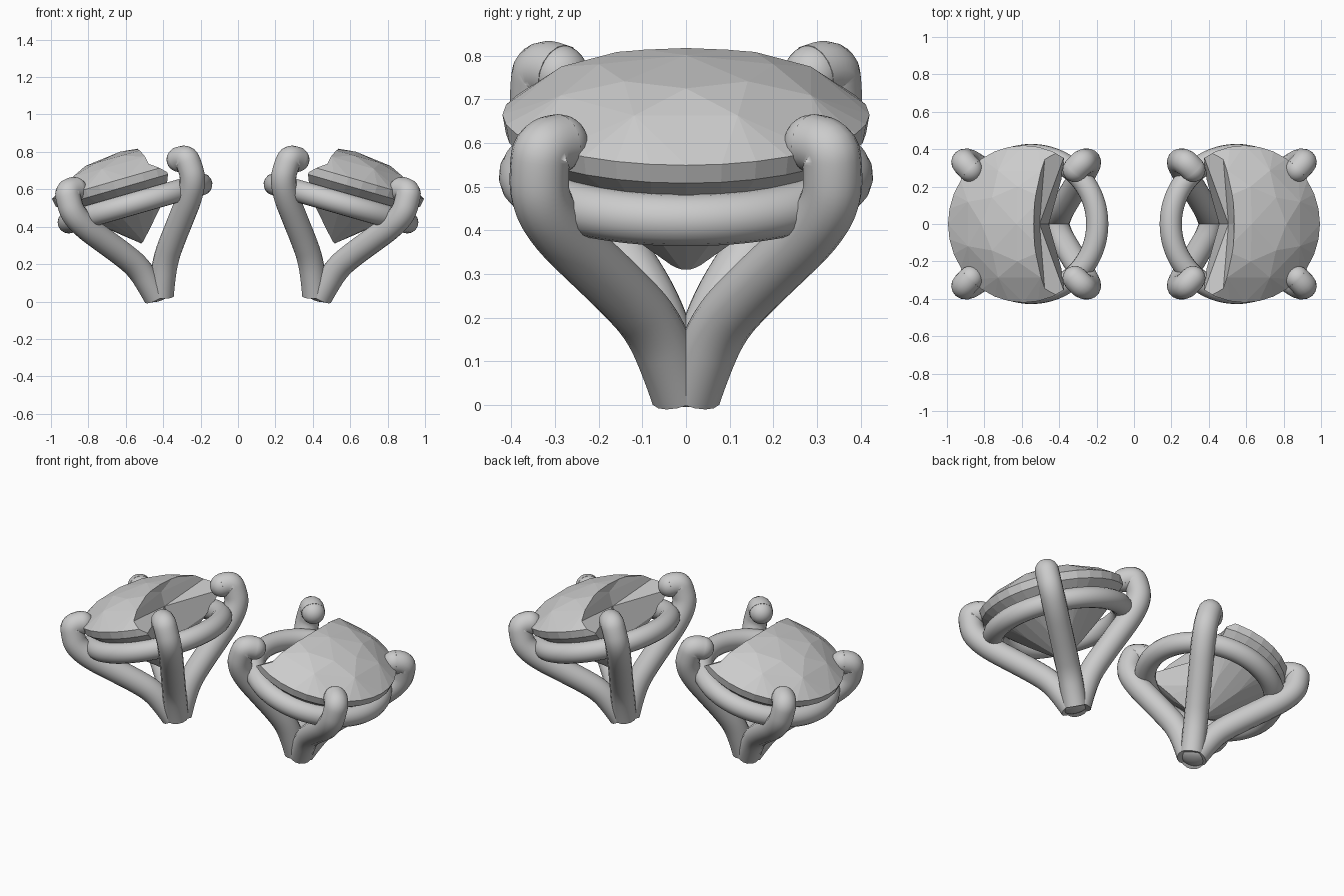
import bpy, bmesh, math
from mathutils import Matrix, Vector

if "Cube" in bpy.data.objects:
    bpy.data.objects.remove(bpy.data.objects["Cube"])

# local frame of the right-hand setting: leans outwards, mirrored for the left
TILT = Matrix.Translation((0.41, 0, 0.035)) @ Matrix.Rotation(math.radians(16), 4, 'Y')


def add(name, mesh, smooth=True):
    ob = bpy.data.objects.new(name, mesh)
    bpy.context.collection.objects.link(ob)
    mesh.polygons.foreach_set("use_smooth", [smooth] * len(mesh.polygons))
    return ob


def mirror(ob):
    m = ob.modifiers.new("mirror", 'MIRROR')
    m.use_mirror_merge = False
    return ob


def from_bmesh(name, bm, smooth=True):
    bmesh.ops.recalc_face_normals(bm, faces=bm.faces)
    me = bpy.data.meshes.new(name)
    bm.to_mesh(me)
    bm.free()
    return add(name, me, smooth)


def tube(name, pts, radius, cyclic=False):
    cu = bpy.data.curves.new(name + "_path", 'CURVE')
    cu.dimensions = '3D'
    cu.bevel_depth = radius
    cu.bevel_resolution = 6
    cu.use_fill_caps = True
    sp = cu.splines.new('NURBS')
    sp.points.add(len(pts) - 1)
    for p, co in zip(sp.points, pts):
        p.co = (*(TILT @ Vector(co)), 1)
    sp.order_u = 3
    sp.resolution_u = 6
    sp.use_endpoint_u = not cyclic
    sp.use_cyclic_u = cyclic
    tmp = bpy.data.objects.new(name + "_path", cu)
    bpy.context.collection.objects.link(tmp)
    dg = bpy.context.evaluated_depsgraph_get()
    me = bpy.data.meshes.new_from_object(tmp.evaluated_get(dg))
    bpy.data.objects.remove(tmp)
    return mirror(add(name, me))


def ball(name, matrix, radius):
    bm = bmesh.new()
    bmesh.ops.create_uvsphere(bm, u_segments=24, v_segments=14, radius=radius, matrix=matrix)
    return mirror(from_bmesh(name, bm))


def circle(n, r, z, off=0.0):
    return [(r * math.cos(2 * math.pi * (i + off) / n),
             r * math.sin(2 * math.pi * (i + off) / n), z) for i in range(n)]


# gallery ring
tube("gallery_ring", circle(32, 0.37, 0.51), 0.06, True)

# four claws with hooked, rounded tips (radius, height)
path = [(0.02, 0.0), (0.05, 0.07), (0.11, 0.18), (0.2, 0.27), (0.3, 0.36),
        (0.41, 0.46), (0.475, 0.55), (0.475, 0.63), (0.465, 0.675), (0.41, 0.67)]
for k, label in enumerate(("outer_back", "inner_back", "inner_front", "outer_front")):
    a = math.radians(45 + 90 * k)
    pts = [(r * math.cos(a) + 0.015 * max(0, 1 - z / 0.2), r * math.sin(a), z) for r, z in path]
    tube(label + "_claw", pts, 0.068)
    ball(label + "_claw_tip", TILT @ Matrix.Translation(pts[-1]), 0.066)

# small rounded foot where the claws meet
ball("foot", TILT @ Matrix.Translation((0.02, 0, 0.005)) @ Matrix.Diagonal((1, 1, 0.45, 1)), 0.075)

# faceted stone
bm = bmesh.new()
points = [(0, 0, 0.797), (0, 0, 0.272)]
points += circle(8, 0.2, 0.775) + circle(8, 0.31, 0.735, 0.5)
points += circle(32, 0.42, 0.655) + circle(32, 0.412, 0.61) + circle(8, 0.2, 0.43, 0.5)
for p in points:
    bm.verts.new(TILT @ Vector(p))
bmesh.ops.convex_hull(bm, input=bm.verts)
stone = from_bmesh("stone", bm, False)

# notch cutter for the missing sector: height, crease x, x at y = 0.33
sections = [(1.0, 0.56, 0.55), (0.77, 0.53, 0.49), (0.69, 0.505, 0.385),
            (0.5, 0.455, 0.385), (0.28, 0.528, 0.46), (0.1, 0.58, 0.5)]
bm = bmesh.new()
rows = []
for z, xc, xe in sections:
    far = xc + (xe - xc) * 0.6 / 0.33
    rows.append([bm.verts.new(c) for c in
                 ((xc, 0, z), (far, 0.6, z), (-0.2, 0.6, z), (-0.2, -0.6, z), (far, -0.6, z))])
for a, b in zip(rows, rows[1:]):
    for i in range(5):
        j = (i + 1) % 5
        bm.faces.new((a[i], a[j], b[j], b[i]))
bm.faces.new(rows[0])
bm.faces.new(rows[-1])
bmesh.ops.triangulate(bm, faces=bm.faces)
cutter = from_bmesh("notch_cutter", bm, False)
cutter.hide_render = True
cutter.hide_viewport = True

cut = stone.modifiers.new("notch", 'BOOLEAN')
cut.operation = 'DIFFERENCE'
cut.solver = 'EXACT'
cut.object = cutter
mirror(stone)
